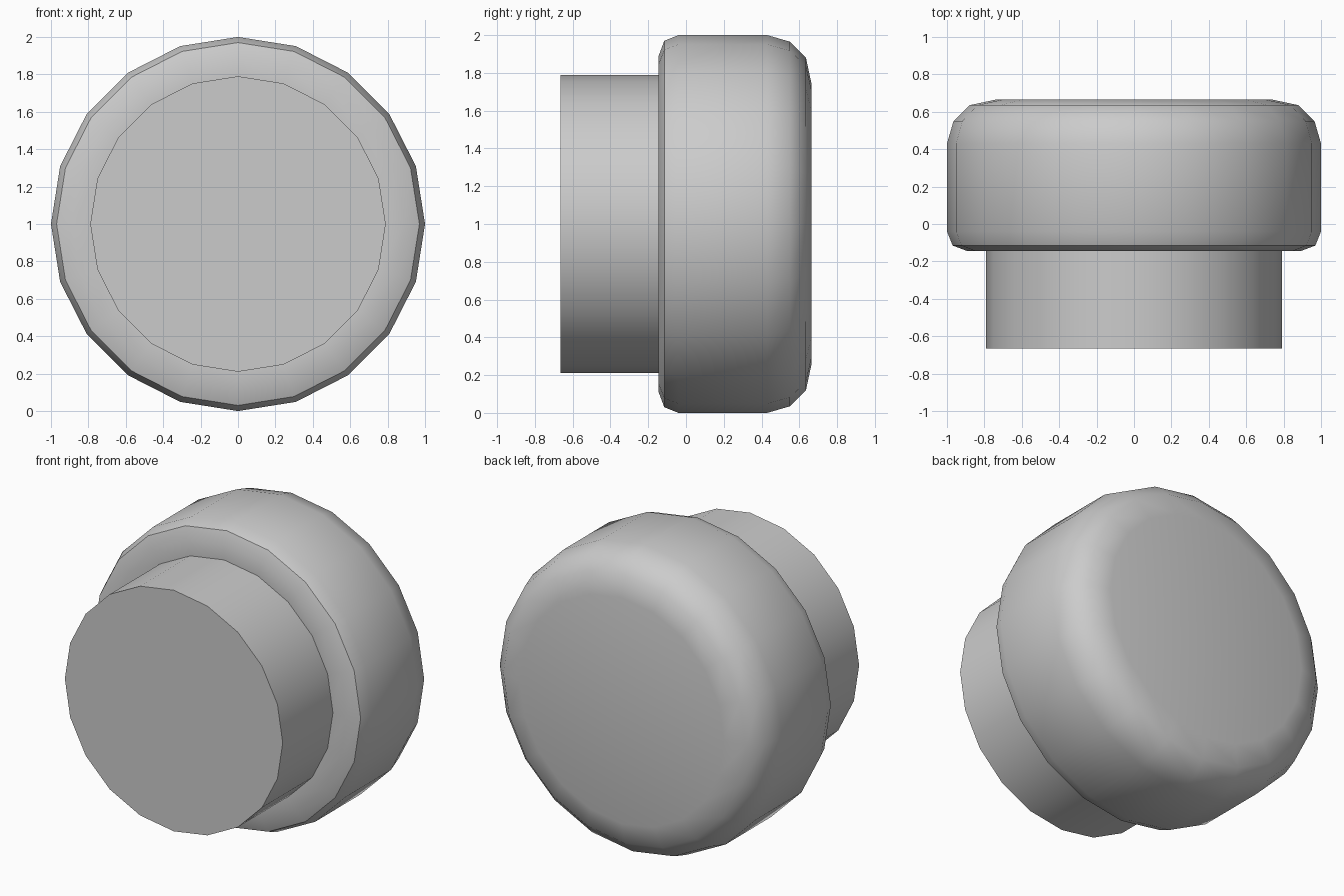
import bpy, bmesh, math
from mathutils import Vector

if "Cube" in bpy.data.objects:
    bpy.data.objects.remove(bpy.data.objects["Cube"])

SIDES = 20

# Lathe profile (y, radius) from stem end to the rounded back of the cap
PROFILE = [
    (-0.665, 0.79), (-0.145, 0.79),                    # stem
    (-0.145, 0.89), (-0.115, 0.97), (-0.04, 1.0),      # front rim of cap
    (0.43, 1.0), (0.55, 0.965), (0.635, 0.88), (0.665, 0.74),  # rounded back
]


def lathe(name, profile, sides, centre_z):
    bm = bmesh.new()
    rings = []
    for y, r in profile:
        ring = []
        for i in range(sides):
            a = 2 * math.pi * i / sides
            ring.append(bm.verts.new(Vector((r * math.cos(a), y, centre_z + r * math.sin(a)))))
        rings.append(ring)
    for lo, hi in zip(rings, rings[1:]):
        for i in range(sides):
            j = (i + 1) % sides
            bm.faces.new((lo[i], lo[j], hi[j], hi[i]))
    bm.faces.new(rings[0])
    bm.faces.new(rings[-1])
    bmesh.ops.recalc_face_normals(bm, faces=bm.faces)
    mesh = bpy.data.meshes.new(name)
    bm.to_mesh(mesh)
    bm.free()
    obj = bpy.data.objects.new(name, mesh)
    bpy.context.collection.objects.link(obj)
    return obj


# Round cap with its narrower stem, one closed surface
knob = lathe("knob", PROFILE, SIDES, 1.0)
bpy.context.view_layer.objects.active = knob
knob.select_set(True)
bpy.ops.object.shade_smooth_by_angle(angle=math.radians(40))
